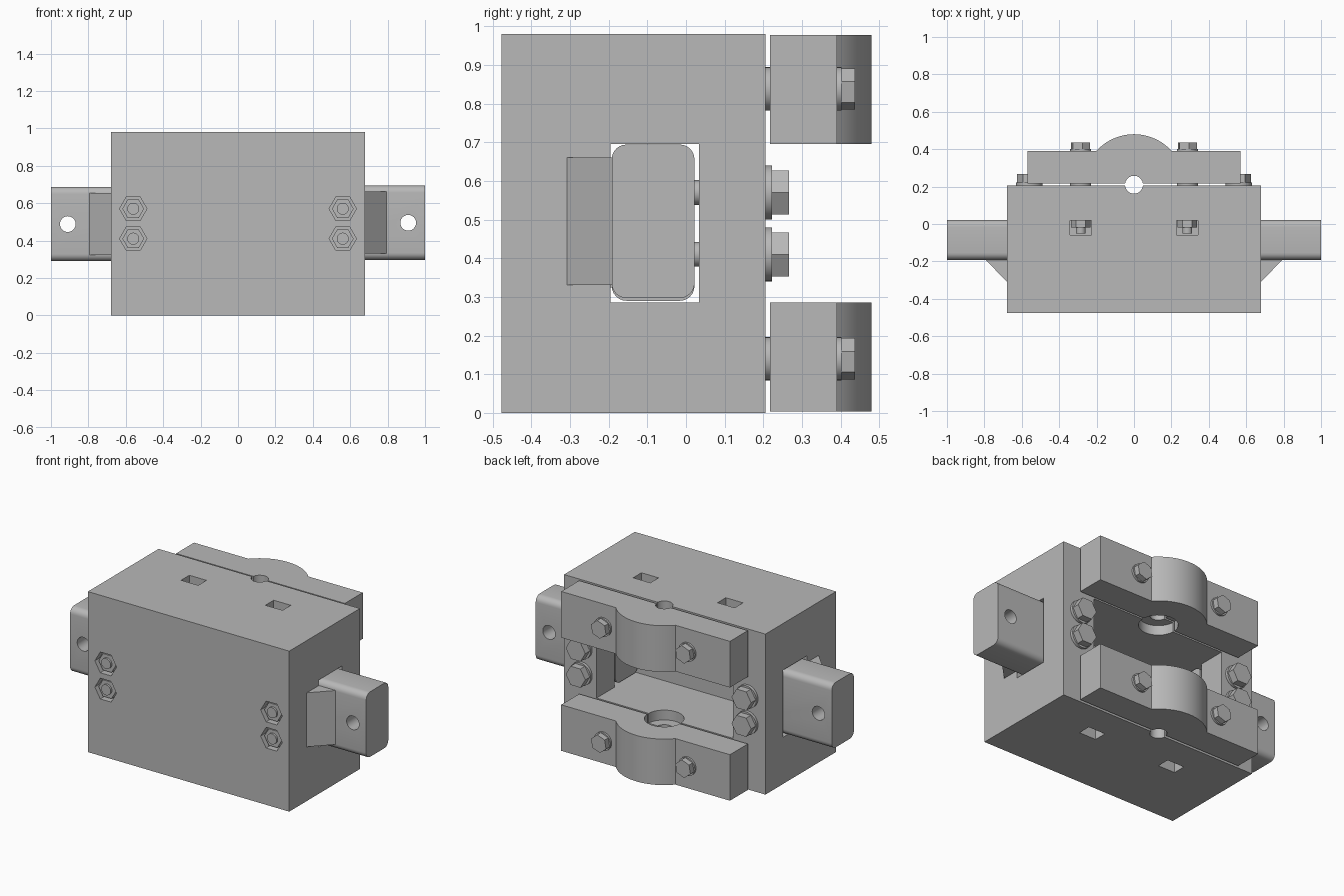
import bpy, bmesh, math

if "Cube" in bpy.data.objects:
    bpy.data.objects.remove(bpy.data.objects["Cube"], do_unlink=True)

STEEL = bpy.data.materials.new("plain grey")
STEEL.use_nodes = True
GREY = (0.48, 0.48, 0.48, 1)
STEEL.diffuse_color = GREY
STEEL.node_tree.nodes["Principled BSDF"].inputs["Base Color"].default_value = GREY

BORE_Y = 0.21
HEIGHT = 0.98
SLOT_LOW, SLOT_HIGH = 0.285, 0.695
PLACE = {"x": lambda u, v, w: (w, u, v),
         "y": lambda u, v, w: (u, w, v),
         "z": lambda u, v, w: (u, v, w)}


def ngon(cu, cv, r, n=32, turn=0):
    return [(cu + r * math.cos(math.tau * i / n + turn),
             cv + r * math.sin(math.tau * i / n + turn)) for i in range(n)]


def rect(u0, u1, v0, v1):
    return [(u0, v0), (u1, v0), (u1, v1), (u0, v1)]


def round_rect(u0, u1, v0, v1, r, steps=6):
    corners = [(u1 - r, v1 - r), (u0 + r, v1 - r), (u0 + r, v0 + r), (u1 - r, v0 + r)]
    return [(cu + r * math.cos((k + i / steps) * math.pi / 2),
             cv + r * math.sin((k + i / steps) * math.pi / 2))
            for k, (cu, cv) in enumerate(corners) for i in range(steps + 1)]


def build(name, *prisms):
    """Each prism is (profile, axis, start, end)."""
    bm = bmesh.new()
    for profile, axis, a, b in prisms:
        rings = [[bm.verts.new(PLACE[axis](u, v, w)) for u, v in profile] for w in (a, b)]
        bm.faces.new(rings[0])
        bm.faces.new(rings[1])
        n = len(profile)
        for i in range(n):
            j = (i + 1) % n
            bm.faces.new((rings[0][i], rings[0][j], rings[1][j], rings[1][i]))
    bmesh.ops.recalc_face_normals(bm, faces=bm.faces)
    mesh = bpy.data.meshes.new(name)
    bm.to_mesh(mesh)
    bm.free()
    mesh.materials.append(STEEL)
    ob = bpy.data.objects.new(name, mesh)
    bpy.context.collection.objects.link(ob)
    return ob


def cut(ob, *prisms):
    """Subtract prisms one after another, then drop the cutters."""
    cutters = [build("cutter", p) for p in prisms]
    for c in cutters:
        c.hide_render = True
        mod = ob.modifiers.new("cut", "BOOLEAN")
        mod.operation, mod.solver, mod.object = "DIFFERENCE", "EXACT", c
    bpy.context.view_layer.update()
    graph = bpy.context.evaluated_depsgraph_get()
    mesh = bpy.data.meshes.new_from_object(ob.evaluated_get(graph))
    ob.modifiers.clear()
    ob.data = mesh
    for c in cutters:
        bpy.data.objects.remove(c, do_unlink=True)


parts = []
BORES = [(ngon(0, BORE_Y, 0.048), "z", -0.1, 1.1),
         (ngon(0, BORE_Y, 0.11), "z", SLOT_LOW - 0.06, SLOT_HIGH + 0.06)]
SIDE_X, SIDE_Z = 0.56, (0.41, 0.57)
CAP_X, CAP_Z = 0.285, (0.14, 0.838)

# Main block: T-shaped cavity open to the back and both ends
block = build("main_block", (rect(-0.68, 0.68, -0.477, 0.205), "z", 0, HEIGHT))
cavity = [(-0.8, -0.195), (0.8, -0.195), (0.8, 0.033), (0.46, 0.033),
          (0.46, 0.4), (-0.46, 0.4), (-0.46, 0.033), (-0.8, 0.033)]
cuts = [(cavity, "z", SLOT_LOW, SLOT_HIGH)] + BORES
for s in (-1, 1):
    # Nut pockets in top and bottom, hexagonal recesses in the front
    pocket = rect(s * CAP_X - 0.058, s * CAP_X + 0.058, -0.06, 0.02)
    cuts += [(pocket, "z", -0.1, 0.2), (pocket, "z", 0.778, 1.1)]
    cuts += [(ngon(s * SIDE_X, z, 0.073, 6), "y", -0.6, -0.43) for z in SIDE_Z]
cut(block, *cuts)
parts.append(block)

# Bearing caps with a raised arc around the bore
ARC_R = 0.27
start = math.asin((0.39 - BORE_Y) / ARC_R)
arc = [(ARC_R * math.cos(a), BORE_Y + ARC_R * math.sin(a))
       for a in (start + (math.pi - 2 * start) * i / 24 for i in range(25))]
cap_profile = [(-0.57, 0.39), (-0.57, 0.217), (0.57, 0.217), (0.57, 0.39)] + arc
for name, z0, z1 in (("lower_cap", 0.004, SLOT_LOW), ("upper_cap", SLOT_HIGH, 0.977)):
    cap = build(name, (cap_profile, "z", z0, z1))
    cut(cap, *BORES)
    parts.append(cap)

for s, side in ((1, "left"), (-1, "right")):
    # Side arm with a cross hole, and the wedge bracing it against the block
    low = 0.297 if s > 0 else 0.29
    arm = build(side + "_arm",
                (round_rect(-0.192, 0.022, low, low + 0.397, 0.038), "x", s * 0.46, s * 1.0))
    cut(arm, (ngon(s * 0.91, low + 0.198, 0.042), "y", -0.5, 0.5))
    wedge = build(side + "_wedge", ([(s * 0.68, -0.308), (s * 0.795, -0.19), (s * 0.68, -0.19)],
                                    "z", low + 0.034, low + 0.364))
    parts += [arm, wedge]

    # Arm clamp bolts: washer, head, shaft and recessed nut
    for z, level in zip(SIDE_Z, ("lower", "upper")):
        x = s * SIDE_X
        parts.append(build(f"{side}_{level}_arm_bolt",
                           (ngon(x, z, 0.07), "y", 0.205, 0.222),
                           (ngon(x, z, 0.066, 6), "y", 0.222, 0.266),
                           (ngon(x, z, 0.032), "y", -0.474, 0.21),
                           (ngon(x, z, 0.058, 6), "y", -0.462, -0.428)))

    # Cap bolts: spacer in the gap, washer, head, shaft and pocketed nut
    for z, level in zip(CAP_Z, ("lower", "upper")):
        x = s * CAP_X
        parts.append(build(f"{side}_{level}_cap_bolt",
                           (ngon(x, z, 0.056), "y", 0.203, 0.219),
                           (ngon(x, z, 0.056), "y", 0.388, 0.402),
                           (ngon(x, z, 0.054, 6, 0.35), "y", 0.402, 0.437),
                           (ngon(x, z, 0.026), "y", -0.05, 0.39),
                           (ngon(x, z, 0.052, 6), "y", -0.02, 0.019)))

# Smooth curved walls, keep hard edges
bpy.ops.object.select_all(action="DESELECT")
for ob in parts:
    ob.select_set(True)
bpy.context.view_layer.objects.active = block
bpy.ops.object.shade_smooth_by_angle(angle=math.radians(30))
